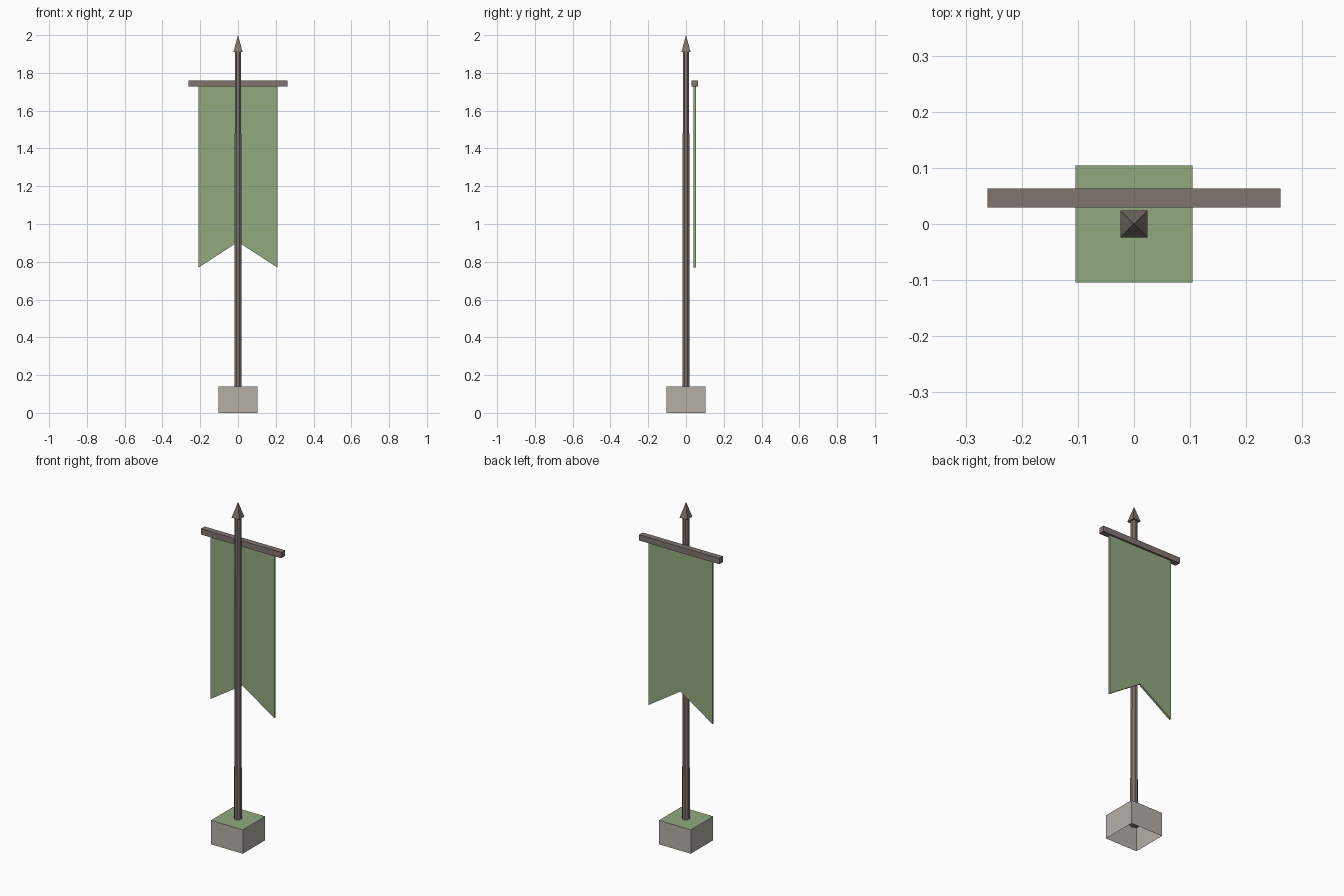
import bpy, bmesh, math
from mathutils import Matrix

if "Cube" in bpy.data.objects:
    bpy.data.objects.remove(bpy.data.objects["Cube"])


def material(name, rgb):
    m = bpy.data.materials.new(name)
    lin = [(c / 255 / 12.92) if c < 11 else ((c / 255 + 0.055) / 1.055) ** 2.4 for c in rgb]
    m.diffuse_color = (*lin, 1)
    m.use_nodes = True
    m.node_tree.nodes["Principled BSDF"].inputs["Base Color"].default_value = m.diffuse_color
    return m


green = material("moss green", (147, 168, 128))
stone = material("pale stone", (181, 175, 167))
wood = material("grey brown wood", (128, 117, 111))


def finish(name, bm, *mats):
    mesh = bpy.data.meshes.new(name)
    bm.to_mesh(mesh)
    bm.free()
    for m in mats:
        mesh.materials.append(m)
    obj = bpy.data.objects.new(name, mesh)
    bpy.context.collection.objects.link(obj)
    return obj


def box(size, centre):
    bm = bmesh.new()
    bmesh.ops.create_cube(bm, size=1, matrix=Matrix.Translation(centre) @ Matrix.Diagonal((*size, 1)))
    bm.normal_update()
    return bm


def cone(sides, r1, r2, z0, z1):
    # Flat sides face the axes; radii are measured to the flats
    k = 1 / math.cos(math.pi / sides)
    bm = bmesh.new()
    turn = Matrix.Translation((0, 0, (z0 + z1) / 2)) @ Matrix.Rotation(math.pi / sides, 4, 'Z')
    bmesh.ops.create_cone(bm, cap_ends=True, segments=sides, radius1=r1 * k, radius2=r2 * k,
                          depth=z1 - z0, matrix=turn)
    return bm


# Base block: hollow underneath, mossy top
bm = box((0.208, 0.208, 0.14), (0, 0, 0.07))
bmesh.ops.delete(bm, geom=[f for f in bm.faces if f.normal.z < -0.5], context='FACES_ONLY')
for f in bm.faces:
    f.material_index = 1 if f.normal.z > 0.5 else 0
finish("base", bm, stone, green)

# Pole with a slight taper, and its pointed finial
finish("pole", cone(8, 0.0195, 0.0165, 0.07, 1.912), wood)
finish("finial", cone(4, 0.0245, 0, 1.91, 2.0), wood)

# Crossbar behind the pole
finish("crossbar", box((0.522, 0.034, 0.034), (0, 0.046, 1.744)), wood)

# Swallow-tailed banner: extruded outline
bm = bmesh.new()
outline = [(-0.208, 1.735), (-0.208, 0.77), (0, 0.905), (0.208, 0.77), (0.208, 1.735)]
face = bm.faces.new([bm.verts.new((x, 0.04, z)) for x, z in outline])
ext = bmesh.ops.extrude_face_region(bm, geom=[face])
bmesh.ops.translate(bm, vec=(0, 0.012, 0),
                    verts=[v for v in ext["geom"] if isinstance(v, bmesh.types.BMVert)])
bmesh.ops.recalc_face_normals(bm, faces=bm.faces)
finish("banner", bm, green)
